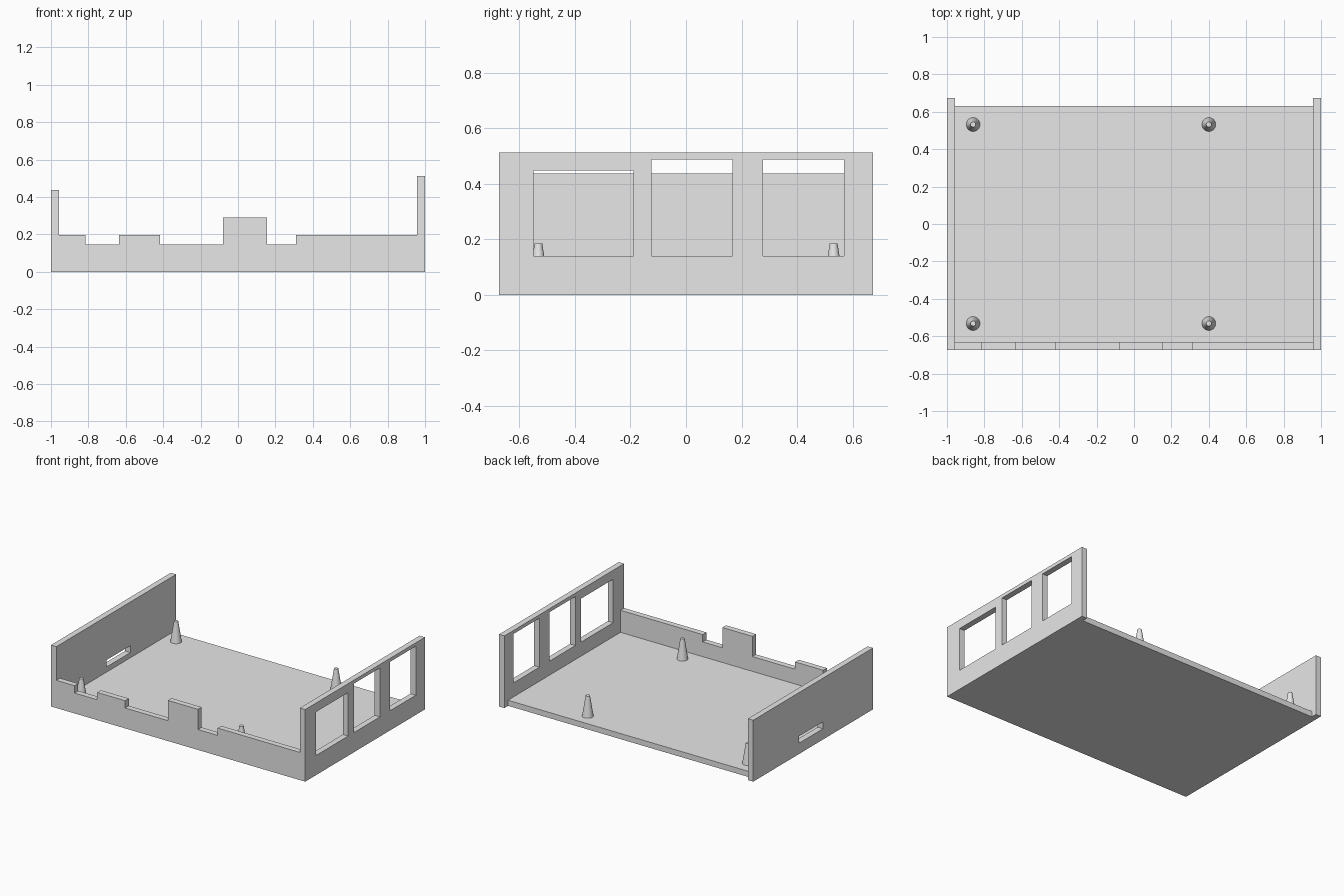
import bpy

cube = bpy.data.objects.get("Cube")
if cube:
    bpy.data.objects.remove(cube, do_unlink=True)

# One plain grey plastic
grey = bpy.data.materials.new("grey_plastic")
grey.use_nodes = True
grey.diffuse_color = (0.8, 0.8, 0.8, 1)
grey.node_tree.nodes["Principled BSDF"].inputs["Base Color"].default_value = (0.8, 0.8, 0.8, 1)


def box(name, x, y, z):
    """Axis-aligned box from (min, max) pairs."""
    bpy.ops.mesh.primitive_cube_add(size=1)
    ob = bpy.context.object
    ob.name = name
    for v in ob.data.vertices:
        for i, (lo, hi) in enumerate((x, y, z)):
            v.co[i] = lo if v.co[i] < 0 else hi
    ob.data.materials.append(grey)
    return ob


def cut(target, x, y, z):
    """Subtract a box from the target and discard the cutter."""
    cutter = box("cutter", x, y, z)
    cutter.hide_render = True
    mod = target.modifiers.new("cut", 'BOOLEAN')
    mod.operation = 'DIFFERENCE'
    mod.solver = 'EXACT'
    mod.object = cutter
    bpy.context.view_layer.objects.active = target
    bpy.ops.object.modifier_apply(modifier=mod.name)
    bpy.data.objects.remove(cutter, do_unlink=True)


DEPTH = 0.673            # half depth of the side walls
INNER = 0.958            # inside faces of the side walls
FLOOR_Y = 0.632          # floor back edge and front wall inside
FLOOR_Z = 0.04
FAR = 1.5

# Tray body: a block hollowed out and opened at the back
tray = box("tray", (-1, 1), (-DEPTH, DEPTH), (0, 0.513))
cut(tray, (-INNER, INNER), (-FLOOR_Y, FAR), (FLOOR_Z, FAR))
cut(tray, (-INNER, INNER), (FLOOR_Y, FAR), (-FAR, FAR))

# Stepped top edge of the front wall: right end of each step and its height
left = -INNER
for right, top in ((-0.815, 0.197), (-0.637, 0.145), (-0.417, 0.197), (-0.08, 0.145),
                   (0.156, 0.289), (0.311, 0.145), (INNER, 0.197)):
    cut(tray, (left, right), (-FAR, -0.6), (top, FAR))
    left = right

# Lower side wall with its small slot
cut(tray, (-FAR, -0.5), (-FAR, FAR), (0.437, FAR))
cut(tray, (-FAR, -0.5), (-0.11, 0.158), (0.077, 0.126))

# Three windows in the taller side wall
for front, back, top in ((-0.549, -0.19, 0.449), (-0.125, 0.167, 0.488), (0.278, 0.57, 0.488)):
    cut(tray, (0.5, FAR), (front, back), (0.14, top))

# Tapered standoffs on the floor
HEIGHT = 0.145
for x, x_name in ((-0.86, "right"), (0.4, "left")):
    for y, y_name in ((-0.532, "front"), (0.532, "back")):
        bpy.ops.mesh.primitive_cone_add(vertices=32, radius1=0.037, radius2=0.014, depth=HEIGHT,
                                        location=(x, y, FLOOR_Z + HEIGHT / 2))
        post = bpy.context.object
        post.name = f"standoff_{y_name}_{x_name}"
        post.data.materials.append(grey)
        bpy.ops.object.shade_smooth_by_angle()
